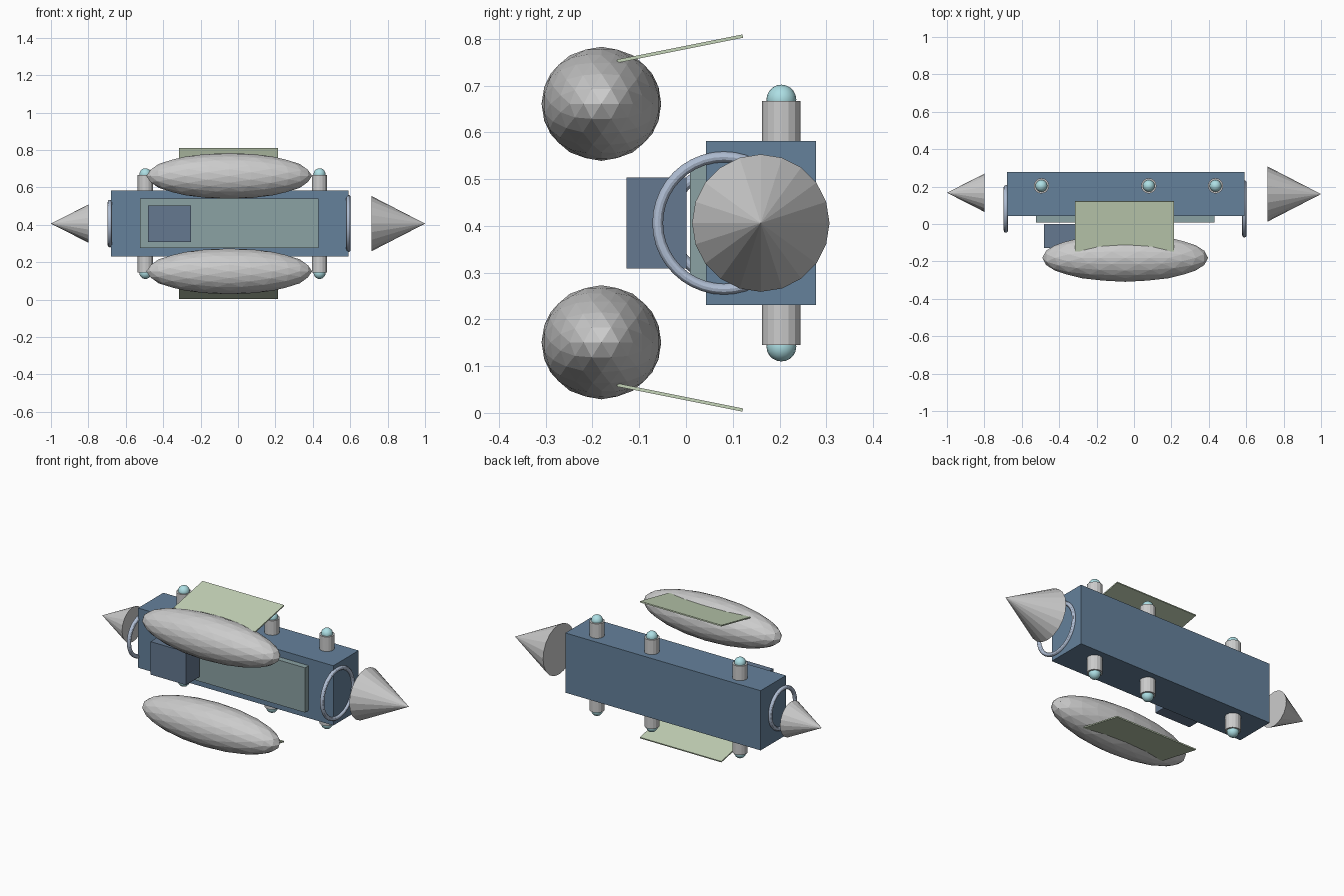
import bpy, math
from mathutils import Matrix

if "Cube" in bpy.data.objects:
    bpy.data.objects.remove(bpy.data.objects["Cube"])

ZC = 0.406  # height of the mirror plane


def mat(name, rgb):
    m = bpy.data.materials.new(name)
    m.diffuse_color = (*rgb, 1)
    m.use_nodes = True
    m.node_tree.nodes["Principled BSDF"].inputs["Base Color"].default_value = m.diffuse_color
    return m


BLUE = mat("hull_blue", (0.13, 0.22, 0.33))
SLATE = mat("slate_blue", (0.13, 0.19, 0.28))
TEAL = mat("grey_teal", (0.26, 0.36, 0.37))
GREEN = mat("pale_green", (0.56, 0.66, 0.48))
CYAN = mat("pale_cyan", (0.42, 0.74, 0.78))
STEEL = mat("ring_steel", (0.43, 0.51, 0.65))


def finish(name, material=None, smooth=False):
    ob = bpy.context.object
    ob.name = name
    if material:
        ob.data.materials.append(material)
    if smooth:
        bpy.ops.object.shade_smooth_by_angle()
    return ob


def box(name, lo, hi, material):
    bpy.ops.mesh.primitive_cube_add(size=1)
    ob = finish(name, material)
    size = [b - a for a, b in zip(lo, hi)]
    mid = [(a + b) / 2 for a, b in zip(lo, hi)]
    ob.data.transform(Matrix.Translation(mid) @ Matrix.Diagonal((*size, 1)))
    return ob


# Hull, front plate and front pod
box("hull", (-0.68, 0.043, 0.231), (0.59, 0.278, 0.582), BLUE)
box("front_plate", (-0.525, 0.009, 0.277), (0.43, 0.05, 0.54), TEAL)
box("front_pod", (-0.48, -0.127, 0.309), (-0.25, 0.001, 0.503), SLATE)


# End cones, tips pointing outwards
def cone(name, base_x, tip_x, radius, y):
    turn = math.pi / 2 if tip_x > base_x else -math.pi / 2
    bpy.ops.mesh.primitive_cone_add(vertices=20, radius1=radius, radius2=0,
                                    depth=abs(tip_x - base_x), rotation=(0, turn, 0),
                                    location=((base_x + tip_x) / 2, y, ZC))
    finish(name)


cone("left_cone", -0.80, -1.0, 0.102, 0.167)
cone("right_cone", 0.715, 1.0, 0.147, 0.16)

# End rings
for name, x, outer in (("left_ring", -0.685, 0.127), ("right_ring", 0.59, 0.153)):
    bpy.ops.mesh.primitive_torus_add(major_radius=outer - 0.0115, minor_radius=0.0115,
                                     major_segments=40, minor_segments=12,
                                     rotation=(0, math.pi / 2, 0), location=(x, 0.081, ZC))
    finish(name, STEEL, True)

# Parts mirrored above and below
for side, s in (("upper", 1), ("lower", -1)):
    # Faceted float
    bpy.ops.mesh.primitive_ico_sphere_add(subdivisions=3, radius=1)
    tank = finish(side + "_float")
    turn = Matrix.Rotation(math.pi / 2, 4, 'X') @ Matrix.Rotation(math.radians(58.28), 4, 'Y')
    tank.data.transform(Matrix.Translation((-0.047, -0.181, ZC + s * 0.255))
                        @ Matrix.Diagonal((0.443, 0.128, 0.122, 1)) @ turn)

    # Tilted fin panel
    fin = box(side + "_fin", (-0.315, -0.137, -0.0035), (0.215, 0.137, 0.0035), GREEN)
    fin.location = (0, -0.013, ZC + s * 0.373)
    fin.rotation_euler = (s * math.atan2(0.054, 0.27), 0, 0)

    # Posts with domed lamps
    for i, x in enumerate((-0.495, 0.079, 0.436), 1):
        bpy.ops.mesh.primitive_cylinder_add(vertices=16, radius=0.041, depth=0.12,
                                            location=(x, 0.204, ZC + s * 0.201))
        finish(f"{side}_post_{i}")
        bpy.ops.mesh.primitive_uv_sphere_add(segments=16, ring_count=10, radius=0.032,
                                             location=(x, 0.204, ZC + s * 0.264))
        finish(f"{side}_lamp_{i}", CYAN, True)
